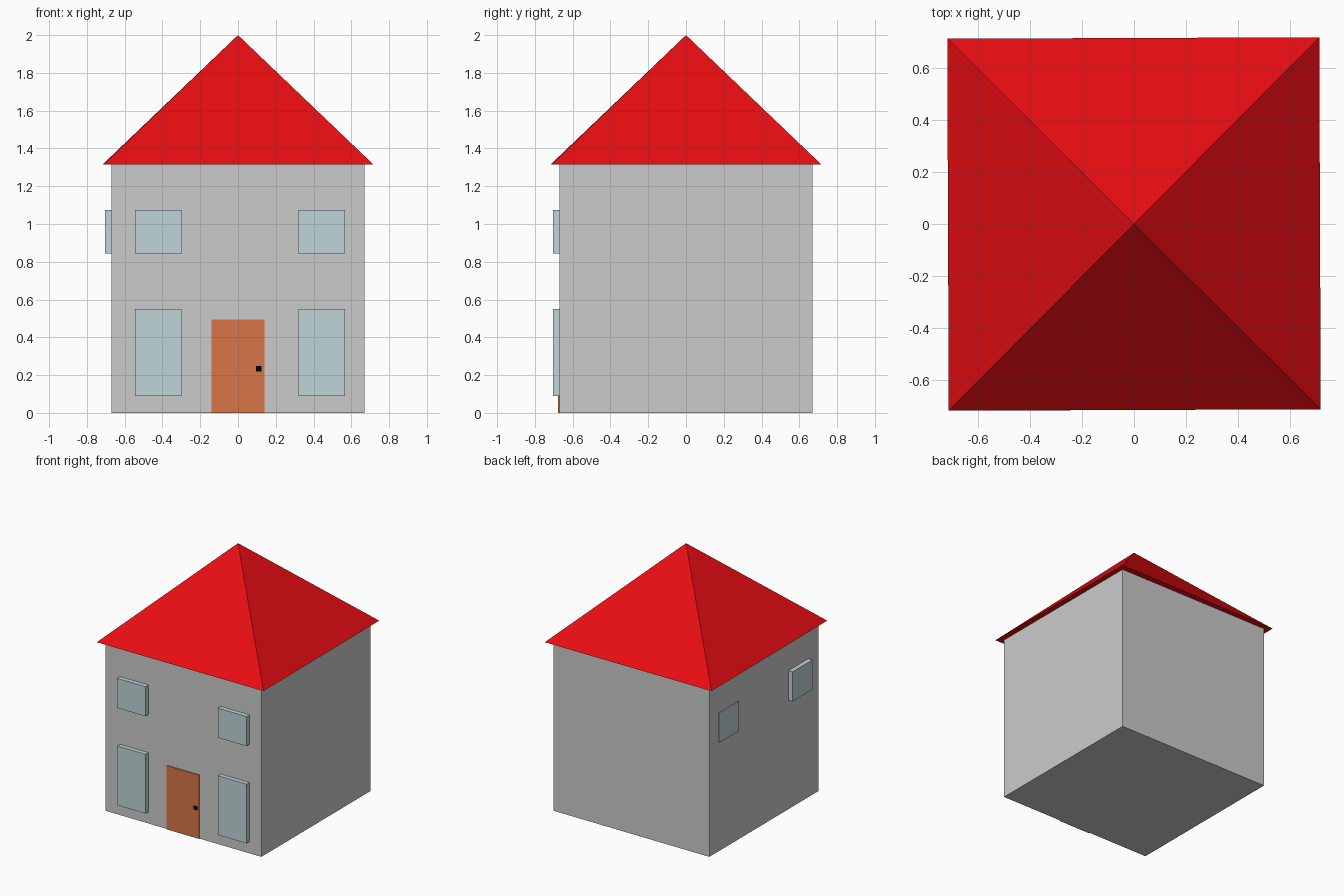
import bpy
import bmesh
from math import pi, sqrt

if "Cube" in bpy.data.objects:
    bpy.data.objects.remove(bpy.data.objects["Cube"])


def material(name, color):
    m = bpy.data.materials.new(name)
    m.diffuse_color = (*color, 1)
    m.use_nodes = True
    m.node_tree.nodes["Principled BSDF"].inputs["Base Color"].default_value = m.diffuse_color
    return m


RED = material("roof_red", (0.8, 0.004, 0.006))
GLASS = material("window_glass", (0.53, 0.66, 0.68))
WOOD = material("door_wood", (0.68, 0.18, 0.065))
BLACK = material("knob_black", (0.0, 0.0, 0.0))


def box(name, x, y, z, mat=None):
    """Box from (min, max) ranges on each axis."""
    bm = bmesh.new()
    bmesh.ops.create_cube(bm, size=1)
    for v in bm.verts:
        v.co = [r[0] if c < 0 else r[1] for c, r in zip(v.co, (x, y, z))]
    me = bpy.data.meshes.new(name)
    bm.to_mesh(me)
    bm.free()
    ob = bpy.data.objects.new(name, me)
    bpy.context.collection.objects.link(ob)
    if mat:
        me.materials.append(mat)
    return ob


W = 0.67        # half width of the walls
EAVE = 1.315    # height of the eaves
UPPER, LOWER = (0.845, 1.075), (0.09, 0.55)

# Walls
box("walls", (-W, W), (-W, W), (0, EAVE))

# Hipped roof, closed underneath and turned very slightly
bpy.ops.mesh.primitive_cone_add(vertices=4, radius1=0.714 * sqrt(2), radius2=0,
                                depth=2 - EAVE, location=(0, 0, (2 + EAVE) / 2),
                                rotation=(0, 0, pi / 4 + 0.004))
roof = bpy.context.object
roof.name = "roof"
roof.data.materials.append(RED)

# Front windows on two floors, side windows on the upper floor only
for side, span in (("left", (-0.545, -0.30)), ("right", (0.32, 0.567))):
    for floor, z in (("upper", UPPER), ("lower", LOWER)):
        box(f"front_window_{floor}_{side}", span, (-0.705, -W + 0.01), z, GLASS)
for name, span, out in (("front", (-0.545, -0.30), 0.705), ("back", (0.315, 0.56), 0.677)):
    box(f"side_window_{name}", (-out, -W + 0.01), span, UPPER, GLASS)

# Door and knob
box("door", (-0.14, 0.14), (-0.677, -W + 0.01), (0, 0.495), WOOD)
box("door_knob", (0.095, 0.125), (-0.682, -W), (0.22, 0.247), BLACK)
